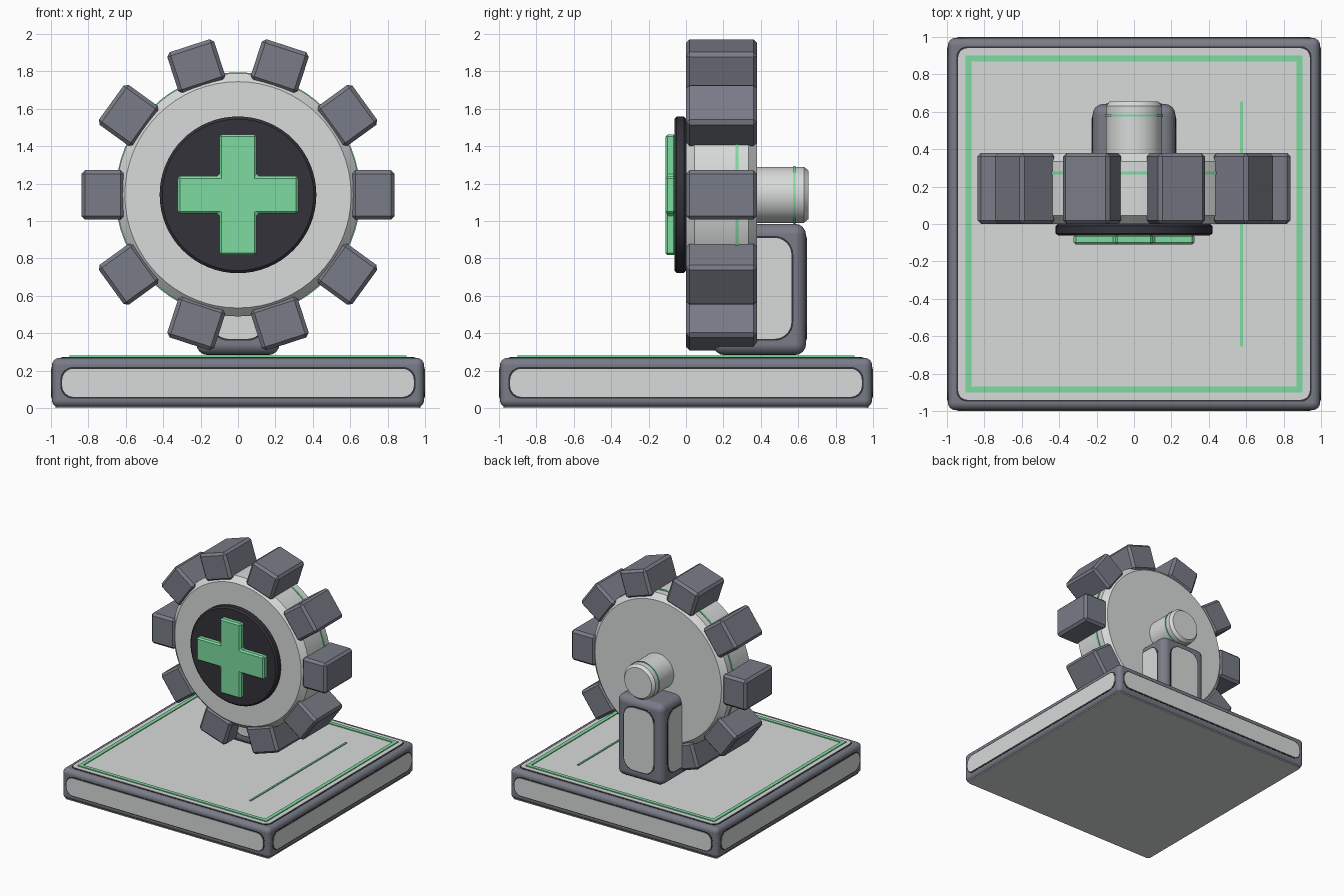
import bpy, bmesh, math
from mathutils import Matrix, Vector

if "Cube" in bpy.data.objects:
    bpy.data.objects.remove(bpy.data.objects["Cube"])


def material(name, rgb):
    m = bpy.data.materials.new(name)
    m.diffuse_color = (*[(c / 255) ** 2.2 for c in rgb], 1)
    m.use_nodes = True
    m.node_tree.nodes["Principled BSDF"].inputs["Base Color"].default_value = m.diffuse_color
    return m


LIGHT = material("light grey", (215, 217, 217))
STEEL = material("steel grey", (120, 123, 134))
GREEN = material("mint green", (124, 218, 158))
DARK = material("charcoal", (55, 54, 60))
AXIS_Z = 1.14  # height of the wheel centre


def finish(name, bm, mat, smooth=False):
    bmesh.ops.recalc_face_normals(bm, faces=bm.faces[:])
    me = bpy.data.meshes.new(name)
    bm.to_mesh(me)
    bm.free()
    me.materials.append(mat)
    ob = bpy.data.objects.new(name, me)
    bpy.context.collection.objects.link(ob)
    if smooth:
        bpy.ops.object.select_all(action='DESELECT')
        ob.select_set(True)
        bpy.context.view_layer.objects.active = ob
        bpy.ops.object.shade_smooth_by_angle(angle=math.radians(30))
    return ob


def box(name, lo, hi, mat, bevel=0, segments=1):
    lo, hi = Vector(lo), Vector(hi)
    bm = bmesh.new()
    bmesh.ops.create_cube(bm, size=1)
    for v in bm.verts:
        v.co = (lo + hi) / 2 + v.co * (hi - lo)
    ob = finish(name, bm, mat)
    if bevel:
        mod = ob.modifiers.new("bevel", 'BEVEL')
        mod.width, mod.segments = bevel, segments
        if segments > 1:
            mod.harden_normals = True
            ob.data.shade_smooth()
    return ob


def lathe(name, profile, mat, segments=64):
    """Spin (radius, y) points around the wheel axis."""
    bm = bmesh.new()
    vs = [bm.verts.new((r, y, 0)) for r, y in profile]
    es = [bm.edges.new(p) for p in zip(vs, vs[1:])]
    bmesh.ops.spin(bm, geom=vs + es, cent=(0, 0, 0), axis=(0, 1, 0),
                   angle=math.tau, steps=segments)
    bmesh.ops.remove_doubles(bm, verts=bm.verts[:], dist=1e-4)
    bmesh.ops.translate(bm, verts=bm.verts[:], vec=(0, 0, AXIS_Z))
    return finish(name, bm, mat, True)


def plate(name, centre, normal, w, h, radius, depth, mat):
    """Rounded rectangle standing proud of a surface."""
    n = Vector(normal)
    if abs(n.z) > 0.5:
        u, v = Vector((1, 0, 0)), Vector((0, 1, 0))
    else:
        v = Vector((0, 0, 1))
        u = v.cross(n)
    bm = bmesh.new()
    vs = []
    for k, (sx, sy) in enumerate(((1, 1), (-1, 1), (-1, -1), (1, -1))):
        for i in range(9):
            a = (k + i / 8) * math.pi / 2
            x = sx * (w / 2 - radius) + radius * math.cos(a)
            y = sy * (h / 2 - radius) + radius * math.sin(a)
            vs.append(bm.verts.new(Vector(centre) + u * x + v * y))
    f = bm.faces.new(vs)
    new = bmesh.ops.extrude_face_region(bm, geom=[f])["geom"]
    bmesh.ops.translate(bm, vec=n * depth,
                        verts=[g for g in new if isinstance(g, bmesh.types.BMVert)])
    return finish(name, bm, mat, True)


def panel(name, centre, normal, w, h, radius):
    """Light panel with a dark seam around it."""
    plate(name + "_seam", centre, normal, w + 0.02, h + 0.02, radius + 0.01, 0.002, DARK)
    plate(name, centre, normal, w, h, radius, 0.005, LIGHT)


SIDES = {"front": (0, -1, 0), "back": (0, 1, 0), "left": (-1, 0, 0), "right": (1, 0, 0)}

# Base: rounded frame with a panel on every side
box("base_frame", (-0.995, -0.995, 0.003), (0.995, 0.995, 0.268), STEEL, 0.04, 4)
plate("base_underside", (0, 0, 0.008), (0, 0, -1), 1.95, 1.95, 0.02, 0.008, LIGHT)
for side, n in SIDES.items():
    panel("base_panel_" + side, Vector(n) * 0.995 + Vector((0, 0, 0.135)), n, 1.88, 0.15, 0.06)
panel("base_panel_top", (0, 0, 0.268), (0, 0, 1), 1.88, 1.88, 0.05)

# Green border and line on the base
for s in (-1, 1):
    a, b = sorted((s * 0.87, s * 0.902))
    box("border_strip_side", (a, -0.902, 0.27), (b, 0.902, 0.28), GREEN)
    box("border_strip_end", (-0.87, a, 0.27), (0.87, b, 0.28), GREEN)
box("base_line", (0.568, -0.655, 0.27), (0.583, 0.655, 0.28), GREEN)

# Post: rounded block with panels
box("post", (-0.222, 0.145, 0.283), (0.222, 0.642, 0.985), STEEL, 0.06, 4)
for side, n in SIDES.items():
    across = n[0] != 0
    half = 0.222 if across else 0.2485
    panel("post_panel_" + side, Vector((0, 0.3935, 0.64)) + Vector(n) * half, n,
          0.34 if across else 0.28, 0.54, 0.09)

# Wheel body, axle and their green rings
lathe("wheel", [(0, 0), (0.605, 0), (0.65, 0.045), (0.65, 0.335), (0.605, 0.38), (0, 0.38)], LIGHT)
lathe("wheel_ring", [(0.64, 0.265), (0.655, 0.265), (0.655, 0.282), (0.64, 0.282)], GREEN)
lathe("axle", [(0, 0.37), (0.15, 0.37), (0.15, 0.63), (0.13, 0.655), (0, 0.655)], LIGHT, 48)
lathe("axle_ring", [(0.145, 0.574), (0.155, 0.574), (0.155, 0.586), (0.145, 0.586)], GREEN, 48)

# Ten teeth around the wheel
for i in range(10):
    tooth = box("tooth", (0.608, 0, -0.132), (0.838, 0.38, 0.132), STEEL, 0.02)
    tooth.matrix_world = (Matrix.Translation((0, 0, AXIS_Z))
                          @ Matrix.Rotation(i * math.tau / 10, 4, 'Y'))

# Hub disc
lathe("hub_disc", [(0, -0.062), (0.405, -0.062), (0.419, -0.05), (0.419, -0.012),
                   (0.405, 0.002), (0, 0.002)], DARK)

# Cross on the hub
bm = bmesh.new()
A, B = 0.1, 0.323
outline = []
for k in range(4):
    c, s = round(math.cos(k * math.pi / 2)), round(math.sin(k * math.pi / 2))
    outline += [(c * x - s * z, s * x + c * z) for x, z in ((B, -A), (B, A), (A, A))]
face = bm.faces.new([bm.verts.new((x, -0.055, AXIS_Z + z)) for x, z in outline])
new = bmesh.ops.extrude_face_region(bm, geom=[face])["geom"]
bmesh.ops.translate(bm, vec=(0, -0.055, 0),
                    verts=[g for g in new if isinstance(g, bmesh.types.BMVert)])
cross = finish("cross", bm, GREEN)
cross.modifiers.new("bevel", 'BEVEL').width = 0.012
